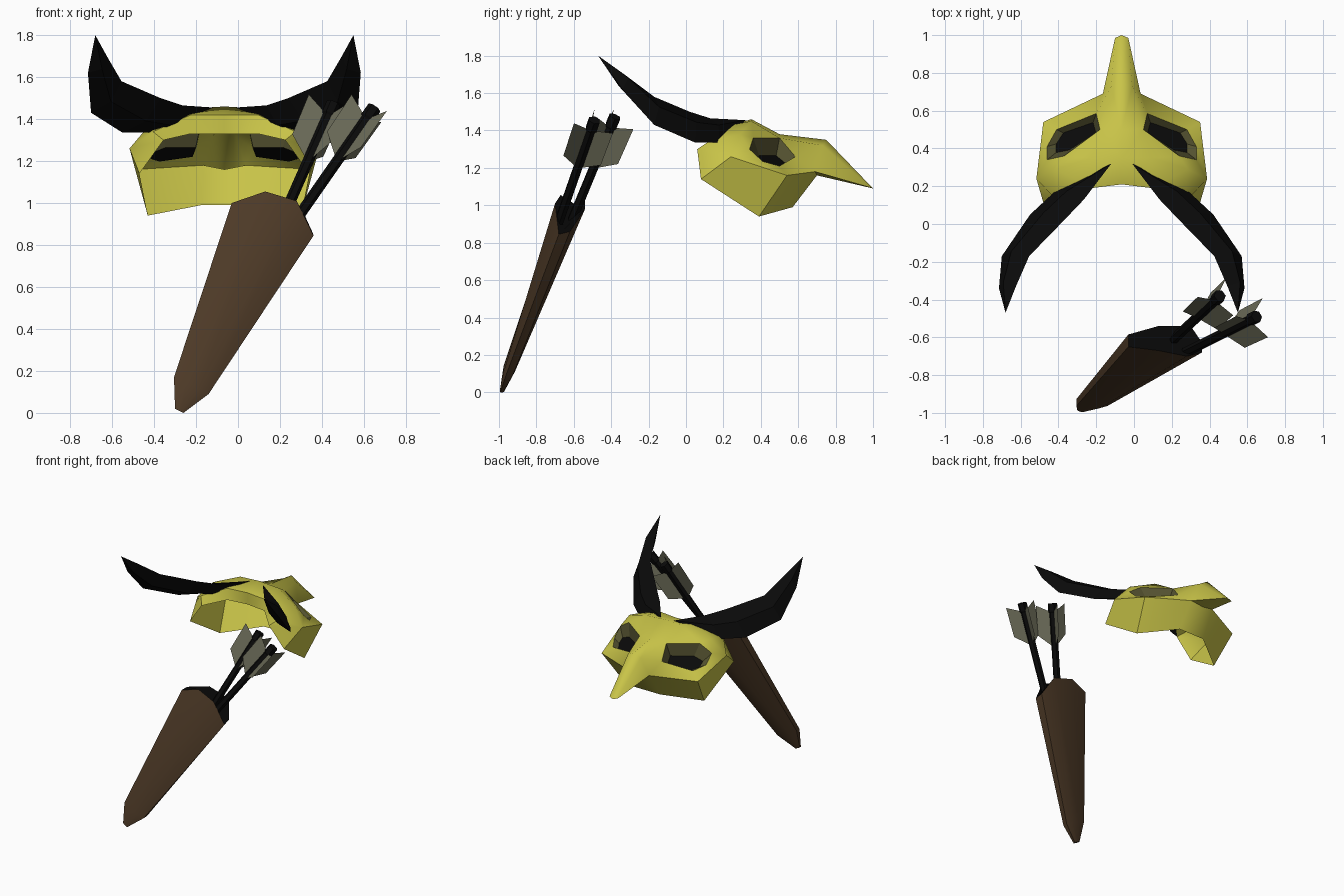
import bpy, bmesh
from math import radians, tau, cos, sin
from mathutils import Vector

cube = bpy.data.objects.get("Cube")
if cube:
    bpy.data.objects.remove(cube)

MID = -0.065  # x of the mask's mirror plane


def material(name, rgb):
    mat = bpy.data.materials.new(name)
    mat.use_nodes = True
    color = (*rgb, 1)
    mat.diffuse_color = color
    mat.node_tree.nodes["Principled BSDF"].inputs["Base Color"].default_value = color
    return mat


yellow = material("mask yellow", (0.58, 0.55, 0.065))
olive = material("socket olive", (0.09, 0.085, 0.03))
black = material("black", (0.003, 0.003, 0.003))
brown = material("leather brown", (0.075, 0.042, 0.02))
grey = material("feather grey", (0.15, 0.15, 0.1))


def build(name, points, faces, mats, indices=(), smooth=None, mirror=False):
    """Make an object from points and faces, facing outward from its middle."""
    mesh = bpy.data.meshes.new(name)
    mesh.from_pydata([tuple(p) for p in points], [], faces)
    for mat in mats:
        mesh.materials.append(mat)
    for poly, index in zip(mesh.polygons, indices):
        poly.material_index = index
    bm = bmesh.new()
    bm.from_mesh(mesh)
    bmesh.ops.remove_doubles(bm, verts=bm.verts, dist=0.0005)
    bmesh.ops.recalc_face_normals(bm, faces=bm.faces)
    middle = sum((v.co for v in bm.verts), Vector()) / len(bm.verts)
    if mirror:
        middle.x = 0
    if sum(f.normal.dot(f.calc_center_median() - middle) * f.calc_area() for f in bm.faces) < 0:
        bmesh.ops.reverse_faces(bm, faces=bm.faces)
    bm.to_mesh(mesh)
    bm.free()
    obj = bpy.data.objects.new(name, mesh)
    bpy.context.collection.objects.link(obj)
    if smooth:
        bpy.ops.object.select_all(action="DESELECT")
        obj.select_set(True)
        bpy.context.view_layer.objects.active = obj
        bpy.ops.object.shade_smooth_by_angle(angle=radians(smooth))
    if mirror:
        obj.location.x = MID
        obj.modifiers.new("mirror", "MIRROR")


def loft(rings):
    """Points and side faces through rings of equal length."""
    n = len(rings[0])
    points = [p for ring in rings for p in ring]
    faces = [(r * n + i, r * n + (i + 1) % n, (r + 1) * n + (i + 1) % n, (r + 1) * n + i)
             for r in range(len(rings) - 1) for i in range(n)]
    return points, faces


# Mask: one half, as named corners
corner = {
    "rim_mid": (0, .21, 1.33), "rim_in": (.16, .19, 1.33), "rim_out": (.29, .06, 1.3),
    "crown_mid": (0, .21, 1.42), "crown_in": (.16, .19, 1.42), "crown_out": (.34, .12, 1.34),
    "ridge_mid": (0, .35, 1.46), "ridge_in": (.16, .35, 1.45), "ridge_out": (.35, .29, 1.38),
    "brow_mid": (0, .5, 1.38),
    "eye_a": (.115, .5, 1.36), "eye_b": (.305, .36, 1.36), "eye_c": (.395, .34, 1.3),
    "eye_d": (.395, .41, 1.235), "eye_e": (.345, .5, 1.21), "eye_f": (.135, .585, 1.26),
    "nose_top": (0, .75, 1.35), "nose_side": (.055, .73, 1.32),
    "nose_base": (.1, .69, 1.18), "nose_under": (0, .7, 1.16),
    "tip_mid": (0, 1, 1.09), "tip_side": (.035, .985, 1.095),
    "lip_mid": (0, .57, .99), "lip": (.11, .57, .99),
    "cheek": (.415, .54, 1.16), "jaw": (.365, .39, .94),
    "temple": (.452, .24, 1.26), "strap": (.405, .08, 1.14),
}
panels = [
    "rim_mid rim_in crown_in crown_mid",
    "crown_mid crown_in ridge_in ridge_mid",
    "ridge_mid ridge_in eye_a brow_mid",
    "rim_in rim_out crown_out crown_in",
    "crown_in crown_out ridge_out ridge_in",
    "ridge_in ridge_out eye_b eye_a",
    "brow_mid eye_a nose_side nose_top",
    "eye_a eye_f nose_side",
    "eye_f nose_base nose_side",
    "nose_top nose_side tip_side tip_mid",
    "nose_side nose_base tip_side",
    "nose_base nose_under tip_mid tip_side",
    "nose_under nose_base lip lip_mid",
    "eye_f eye_e cheek nose_base",
    "nose_base cheek jaw lip",
    "eye_b ridge_out eye_c",
    "ridge_out temple eye_c",
    "crown_out temple ridge_out",
    "rim_out strap temple crown_out",
    "eye_c temple eye_d",
    "eye_d temple cheek eye_e",
    "temple strap jaw cheek",
]
names = list(corner)
faces = [[names.index(word) for word in panel.split()] for panel in panels]
build("mask", corner.values(), faces, [yellow], smooth=50, mirror=True)

# Eye sockets: sloping walls down to a dark floor
outer = [Vector(corner["eye_" + c]) for c in "abcdef"]
centre = sum(outer, Vector()) / 6
floor = []
for p in outer:
    d = p - centre
    floor.append(centre + Vector((d.x * .75 - .02, d.y * .65, d.z * .45 - .055)))
pts, sides = loft([outer, floor])
build("eye_sockets", pts, sides + [tuple(range(6, 12))], [olive, black], [0] * 6 + [1], mirror=True)

# Horns: diamond sections between a lower outer edge and an upper inner edge
lower = [(.055, .32, 1.455), (.345, .18, 1.335), (.485, .05, 1.335),
         (.635, -.17, 1.43), (.65, -.34, 1.62), (.615, -.47, 1.8)]
upper = [(.055, .32, 1.455), (.2, .13, 1.465), (.305, .02, 1.5),
         (.49, -.17, 1.58), (.56, -.33, 1.7), (.615, -.47, 1.8)]
rings = []
for i, (lo, up) in enumerate(zip(lower, upper)):
    lo, up = Vector(lo), Vector(up)
    along = Vector(lower[min(i + 1, 5)]) - Vector(lower[max(i - 1, 0)])
    side = along.cross(up - lo).normalized() * .04
    mid = (lo + up) / 2
    rings.append([lo, mid + side, up, mid - side])
build("horns", *loft(rings), [black], mirror=True)

# Quiver: flattened bag narrowing to a blunt toe, with a dark mouth
mouth = [(-.03, -.65, 1), (.13, -.67, 1.055), (.28, -.7, 1.01), (.36, -.68, .845),
         (.355, -.62, .86), (.3, -.54, .98), (.13, -.54, 1.03), (-.03, -.585, 1)]
share = [0, .35, .75, 1, 1, .75, .35, 0]


def quiver_ring(left, right, depth):
    ring = []
    for i, t in enumerate(share):
        p = Vector(left).lerp(Vector(right), t)
        p.y += (-depth if i < 4 else depth) * (1 if 0 < t < 1 else .6)
        ring.append(p)
    return ring


rings = [[Vector(p) for p in mouth],
         quiver_ring((-.305, -.945, .17), (-.14, -.945, .09), .03),
         quiver_ring((-.3, -.98, .02), (-.26, -.985, 0), .012)]
pts, sides = loft(rings)
build("quiver", pts, sides + [tuple(range(16, 24)), tuple(range(8))], [brown, black],
      [0] * (len(sides) + 1) + [1], smooth=35)


# Arrows: six-sided shaft, wider nock, three swept feathers
def arrow(label, start, end):
    start, end = Vector(start), Vector(end)
    axis = (end - start).normalized()
    ref = Vector((-1, 0, .5))
    u = (ref - axis * ref.dot(axis)).normalized()
    v = axis.cross(u)

    def ring(p, radius):
        return [p + (u * cos(tau * k / 6) + v * sin(tau * k / 6)) * radius for k in range(6)]

    pts, sides = loft([ring(start, .026), ring(end - axis * .07, .026),
                       ring(end - axis * .06, .034), ring(end, .034)])
    build(label + "_shaft", pts, sides + [tuple(range(6)), tuple(range(18, 24))], [black])
    pts, vanes = [], []
    for k in range(3):
        out = u * cos(tau * k / 3) + v * sin(tau * k / 3)
        vanes.append(tuple(range(4 * k, 4 * k + 4)))
        for back, reach in ((.31, .02), (.23, .12), (.01, .125), (.06, .02)):
            pts.append(end - axis * back + out * reach)
    build(label + "_feathers", pts, vanes, [grey])


arrow("inner_arrow", (.21, -.61, .92), (.455, -.38, 1.475))
arrow("outer_arrow", (.27, -.68, .91), (.65, -.49, 1.455))
